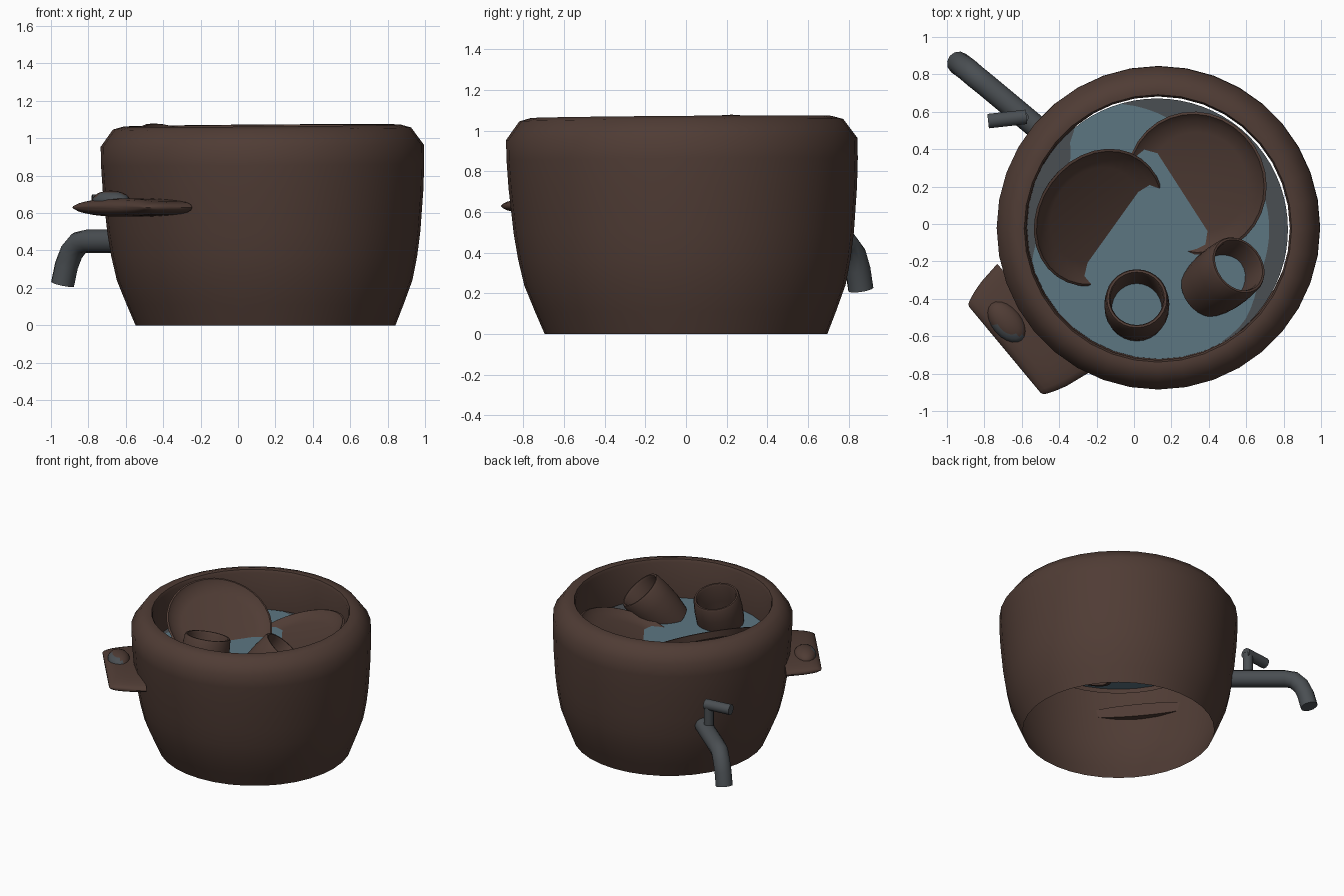
import bpy, bmesh, math
from mathutils import Matrix, Vector

if "Cube" in bpy.data.objects:
    bpy.data.objects.remove(bpy.data.objects["Cube"])


def material(name, rgb):
    m = bpy.data.materials.new(name)
    m.diffuse_color = (*rgb, 1)
    m.use_nodes = True
    m.node_tree.nodes["Principled BSDF"].inputs["Base Color"].default_value = m.diffuse_color
    return m


BROWN = material("dark_brown", (0.079, 0.045, 0.035))
METAL = material("dark_grey_metal", (0.068, 0.077, 0.085))
WATER = material("dull_blue_water", (0.108, 0.180, 0.222))


def finish(name, bm, mats, matrix=None, angle=40):
    bmesh.ops.recalc_face_normals(bm, faces=bm.faces)
    me = bpy.data.meshes.new(name)
    bm.to_mesh(me)
    bm.free()
    ob = bpy.data.objects.new(name, me)
    bpy.context.collection.objects.link(ob)
    for m in mats:
        me.materials.append(m)
    if matrix:
        me.transform(matrix)
    bpy.ops.object.select_all(action='DESELECT')
    ob.select_set(True)
    bpy.context.view_layer.objects.active = ob
    bpy.ops.object.shade_smooth_by_angle(angle=math.radians(angle))
    return ob


def lathe(profile, segs, closed=False):
    """Spin (radius, height) points around z."""
    bm = bmesh.new()
    rings = []
    for r, z in profile:
        if r == 0:
            rings.append([bm.verts.new((0, 0, z))] * segs)
        else:
            rings.append([bm.verts.new((r * math.cos(2 * math.pi * i / segs),
                                        r * math.sin(2 * math.pi * i / segs), z))
                          for i in range(segs)])
    pairs = list(zip(rings, rings[1:]))
    if closed:
        pairs.append((rings[-1], rings[0]))
    for a, b in pairs:
        for i in range(segs):
            j = (i + 1) % segs
            vs = list(dict.fromkeys((a[i], a[j], b[j], b[i])))
            if len(vs) > 2:
                bm.faces.new(vs)
    return bm


def loft(rings_co):
    """Capped skin through equal-length rings of points."""
    bm = bmesh.new()
    rings = [[bm.verts.new(c) for c in ring] for ring in rings_co]
    n = len(rings[0])
    for a, b in zip(rings, rings[1:]):
        for k in range(n):
            bm.faces.new((a[k], a[(k + 1) % n], b[(k + 1) % n], b[k]))
    bm.faces.new(rings[0])
    bm.faces.new(rings[-1])
    return bm


def align(axis, pos):
    return Matrix.Translation(pos) @ Vector(axis).to_track_quat('Z', 'Y').to_matrix().to_4x4()


def circle(n):
    return [2 * math.pi * k / n for k in range(n)]


def pipe(name, pts, radius, segs=12):
    """Capped round tube through a list of points."""
    pts = [Vector(p) for p in pts]
    rings = []
    side = (pts[1] - pts[0]).orthogonal()
    for i, p in enumerate(pts):
        d = (pts[min(i + 1, len(pts) - 1)] - pts[max(i - 1, 0)]).normalized()
        side = (side - d * side.dot(d)).normalized()
        up = d.cross(side)
        rings.append([p + radius * (side * math.cos(t) + up * math.sin(t)) for t in circle(segs)])
    finish(name, loft(rings), [METAL])


# Tub: open-bottomed wall, chamfered rim and inner sleeve, leaning very slightly
tub = lathe([(.695, 0), (.74, .11), (.79, .24), (.818, .37), (.837, .5), (.857, .72),
             (.864, .86), (.864, .96), (.797, 1.052), (.74, 1.068),
             (.715, 1.066), (.705, 1.045), (.705, .73)], 36)
for v in tub.verts:
    x, y, z = v.co
    v.co = (x + .147 - .018 * z, y - .022 * z, z + .007 * z * (x + y))
finish("tub_wall", tub, [BROWN], angle=50)

# Water: blue surface with irregular grey patches along its border
WZ = .762
edge = [(-60, .693), (-47, .68), (-25, .6), (85, .6), (105, .693), (132, .69),
        (142, .58), (172, .58), (195, .693), (300, .693)]


def water_radius(deg):
    for (a, ra), (b, rb) in zip(edge, edge[1:]):
        if a <= deg <= b:
            return ra + (rb - ra) * (deg - a) / (b - a)


bm = bmesh.new()
centre = bm.verts.new((0, 0, 0))
inner, outer = [], []
for deg in range(-60, 300, 5):
    c, s, r = math.cos(math.radians(deg)), math.sin(math.radians(deg)), water_radius(deg)
    inner.append(bm.verts.new((r * c, r * s, 0)))
    outer.append(bm.verts.new((.70 * c, .70 * s, 0)))
for i in range(len(inner)):
    j = (i + 1) % len(inner)
    bm.faces.new((centre, inner[i], inner[j]))
    thin = inner[i].co.length > .69 and inner[j].co.length > .69
    bm.faces.new((inner[i], outer[i], outer[j], inner[j])).material_index = 0 if thin else 1
finish("water_surface", bm, [WATER, METAL], Matrix.Translation((.123, -.029, WZ)))


# Plates: shallow dishes half sunk in the water
def plate(name, pos, uphill, tilt):
    t = math.radians(tilt)
    axis = (-uphill[0] * math.sin(t), -uphill[1] * math.sin(t), math.cos(t))
    bm = lathe([(0, 0), (.27, 0), (.34, .015), (.375, .045), (.388, .04),
                (.36, -.005), (.28, -.022), (0, -.022)], 32)
    finish(name, bm, [BROWN], align(axis, pos))


plate("plate_left", (-.205, .047, .835), (-.81, .58), 33)
plate("plate_right", (.345, .225, .795), (.84, .54), 18)


# Cups: thick open tubes floating at an angle
def cup(name, bottom, top):
    b, t = Vector(bottom), Vector(top)
    h = (t - b).length
    bm = lathe([(.155, 0), (.172, .35 * h), (.174, .65 * h), (.167, .96 * h), (.16, h),
                (.148, h), (.141, .95 * h), (.14, .5 * h), (.13, 0)], 28, closed=True)
    finish(name, bm, [BROWN], align(t - b, b))


cup("cup_upright", (.015, -.48, .69), (.015, -.40, .985))
cup("cup_leaning", (.385, -.355, .70), (.56, -.22, .96))

# Side handle: flattened lens-shaped tab that narrows outward
turn = Matrix.Rotation(math.atan2(-.64, -.77), 4, 'Z')
steps = [(-.13, .76, 1), (0, .72, 1), (.06, .685, 1), (.10, .655, .85), (.125, .63, .5),
         (.133, .60, .2)]
rings = []
for x, w, h in steps:
    rings.append([(x, w / 2 * math.cos(t),
                   .049 * h * math.copysign(abs(math.sin(t)) ** .8, math.sin(t)))
                  for t in circle(28)])
finish("side_handle", loft(rings), [BROWN],
       Matrix.Translation((-.588, -.588, .63)) @ turn, angle=60)

# Soap lump on the handle: grey on its front side
bm = bmesh.new()
bmesh.ops.create_uvsphere(bm, u_segments=20, v_segments=10, radius=1)
mat = Matrix.Translation((-.68, -.525, .665)) @ turn @ Matrix.Diagonal((.08, .13, .055, 1))
bmesh.ops.transform(bm, matrix=mat, verts=bm.verts)
bm.normal_update()
for f in bm.faces:
    f.material_index = 1 if f.normal.y < -.3 else 0
finish("soap_lump", bm, [BROWN, METAL])

# Tap: spout bent downward, with a stem and lever
pipe("tap_spout", [(-.44, .45, .45), (-.80, .75, .45), (-.85, .79, .44), (-.89, .825, .39),
                   (-.917, .845, .32), (-.938, .86, .22)], .063)
pipe("tap_stem", [(-.60, .57, .45), (-.60, .57, .66)], .036)
pipe("tap_lever", [(-.575, .573, .66), (-.78, .55, .66)], .04)
